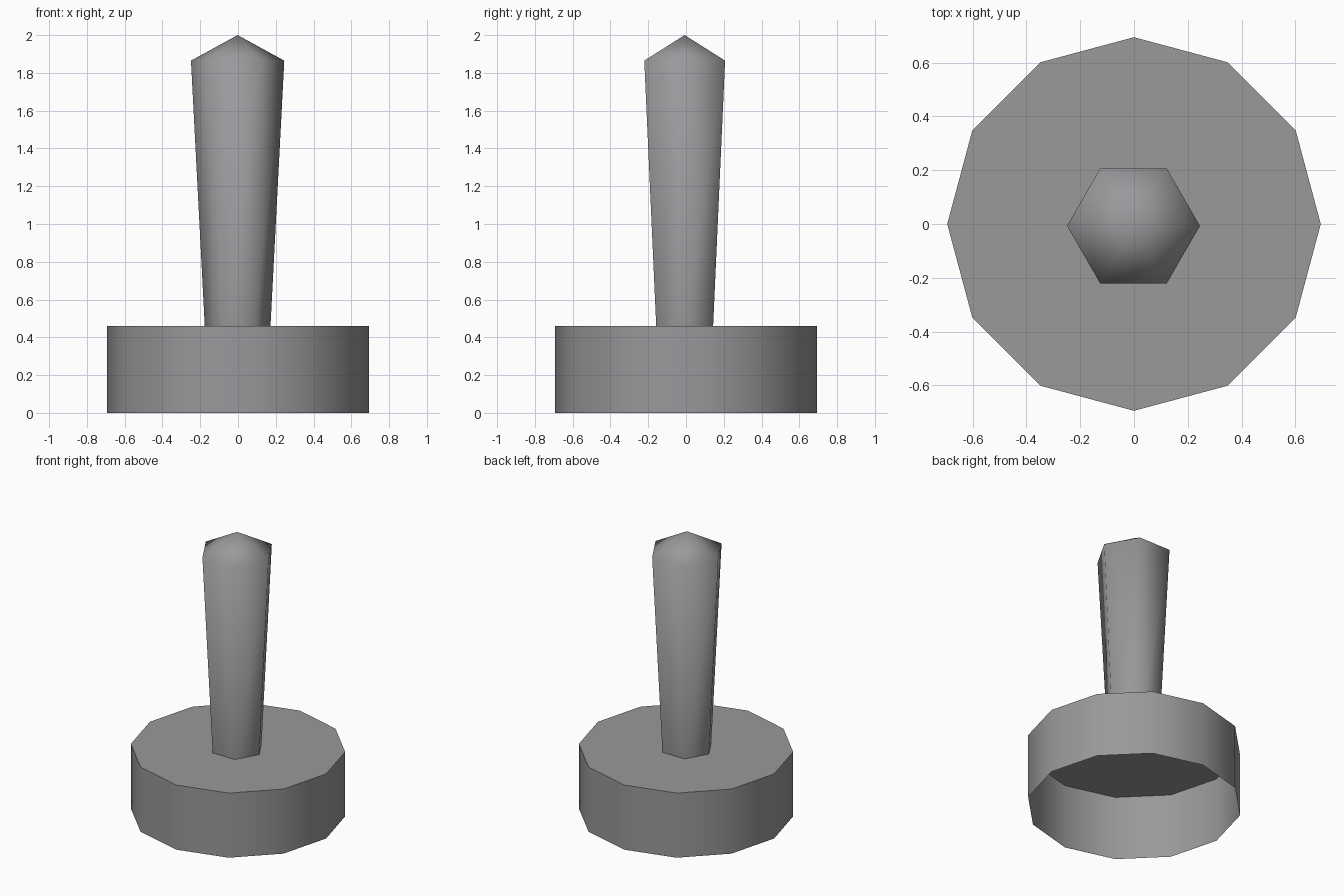
import bpy, bmesh, math

if "Cube" in bpy.data.objects:
    bpy.data.objects.remove(bpy.data.objects["Cube"])

grey = bpy.data.materials.new("mid_grey")
grey.diffuse_color = (0.32, 0.32, 0.33, 1)
grey.use_nodes = True
grey.node_tree.nodes["Principled BSDF"].inputs["Base Color"].default_value = grey.diffuse_color


def ring(bm, n, r, z, cx=0, cy=0):
    return [bm.verts.new((cx + r * math.cos(2 * math.pi * i / n),
                          cy + r * math.sin(2 * math.pi * i / n), z))
            for i in range(n)]


def wall(bm, low, high):
    n = len(low)
    for i in range(n):
        j = (i + 1) % n
        bm.faces.new((low[i], low[j], high[j], high[i]))


def finish(bm, name, angle):
    me = bpy.data.meshes.new(name)
    bm.to_mesh(me)
    bm.free()
    me.materials.append(grey)
    ob = bpy.data.objects.new(name, me)
    bpy.context.collection.objects.link(ob)
    bpy.ops.object.select_all(action='DESELECT')
    ob.select_set(True)
    bpy.context.view_layer.objects.active = ob
    bpy.ops.object.shade_smooth_by_angle(angle=math.radians(angle))
    return ob


# Base: twelve-sided thin cup, closed on top and open underneath
bm = bmesh.new()
bottom, top = ring(bm, 12, 0.694, 0), ring(bm, 12, 0.694, 0.46)
wall(bm, bottom, top)
bm.faces.new(top)
finish(bm, "base", 40)

# Handle: six-sided shaft widening upwards, with a pointed cap
bm = bmesh.new()
cx, cy = -0.002, -0.007
foot = ring(bm, 6, 0.174, 0.46, cx, cy)
rim = ring(bm, 6, 0.247, 1.865, cx, cy)
tip = bm.verts.new((cx, cy, 2.0))
wall(bm, foot, rim)
for i in range(6):
    bm.faces.new((rim[i], rim[(i + 1) % 6], tip))
finish(bm, "handle", 75)
